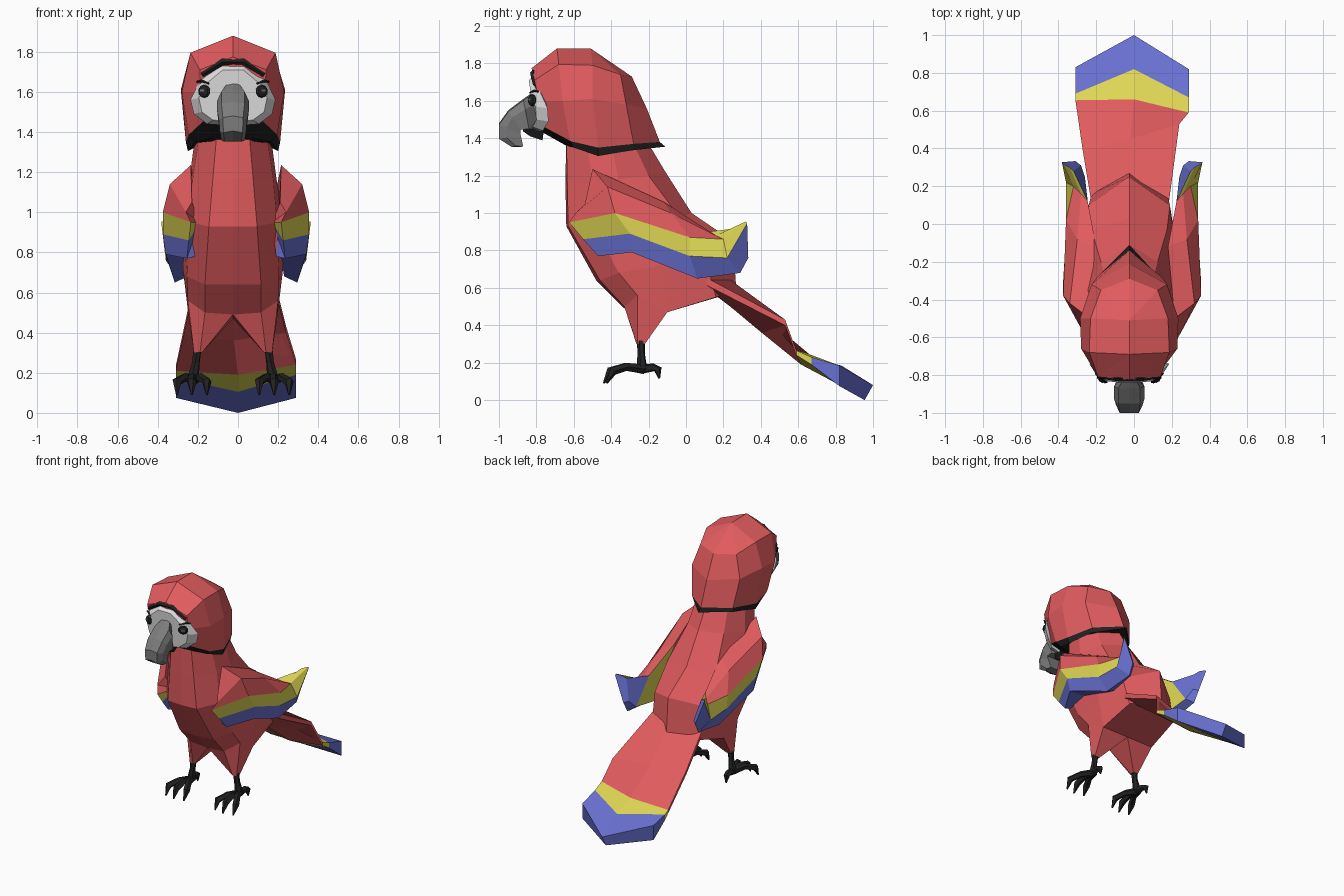
import bpy, bmesh, math
from mathutils import Vector, Matrix

CX = -0.025  # centre line of the bird


def material(name, r, g, b):
    m = bpy.data.materials.new(name)
    m.diffuse_color = (r, g, b, 1)
    return m


RED = material("red feather", .75, .105, .112)
YELLOW = material("yellow feather", .74, .68, .09)
BLUE = material("blue feather", .14, .165, .64)
BLACK = material("black", .016, .016, .016)
GREY = material("beak grey", .20, .20, .20)
WHITE = material("face white", .74, .74, .74)


def finish(name, bm, mats, dx):
    bmesh.ops.remove_doubles(bm, verts=bm.verts, dist=.0005)
    bmesh.ops.recalc_face_normals(bm, faces=bm.faces)
    bmesh.ops.translate(bm, verts=bm.verts, vec=(dx, 0, 0))
    me = bpy.data.meshes.new(name)
    bm.to_mesh(me)
    bm.free()
    for m in mats:
        me.materials.append(m)
    ob = bpy.data.objects.new(name, me)
    bpy.context.collection.objects.link(ob)
    return ob


def loft(name, rings, mats, rule=lambda row, col: 0, caps=(0, 0), dx=CX):
    """Skin closed rings; rule gives the material of each face, caps the end materials."""
    bm = bmesh.new()
    vs = [[bm.verts.new(p) for p in r] for r in rings]
    n = len(rings[0])
    for i in range(len(vs) - 1):
        for j in range(n):
            k = (j + 1) % n
            f = bm.faces.new((vs[i][j], vs[i][k], vs[i + 1][k], vs[i + 1][j]))
            f.material_index = rule(i, j)
    for ring, c in ((vs[0], caps[0]), (vs[-1], caps[1])):
        if len({tuple(v.co) for v in ring}) > 2:  # collapsed rings need no cap
            bm.faces.new(ring).material_index = c
    return finish(name, bm, mats, dx)


def mirror_ring(half):
    """Complete a half ring that starts and ends on the centre line."""
    return half + [(-x, y, z) for x, y, z in reversed(half[1:-1])]


def tube(name, path, radii, mat, sides=5, dx=CX):
    path = [Vector(p) for p in path]
    rings = []
    for i, p in enumerate(path):
        d = (path[min(i + 1, len(path) - 1)] - path[max(i - 1, 0)]).normalized()
        q = d.to_track_quat('Z', 'Y')
        rings.append([p + q @ Vector((radii[i] * math.cos(a), radii[i] * math.sin(a), 0))
                      for a in (math.tau * k / sides for k in range(sides))])
    return loft(name, rings, [mat], dx=dx)


# Head with black collar (lowest row) and a ridge on top
loft("head", [mirror_ring(h) for h in (
    [(0, -.64, 1.36), (.10, -.65, 1.37), (.19, -.60, 1.35), (.225, -.47, 1.305), (.165, -.29, 1.335), (0, -.11, 1.355)],
    [(0, -.80, 1.45), (.14, -.76, 1.46), (.22, -.62, 1.385), (.235, -.47, 1.35), (.17, -.28, 1.37), (0, -.14, 1.38)],
    [(0, -.81, 1.60), (.16, -.785, 1.60), (.255, -.66, 1.60), (.26, -.50, 1.61), (.20, -.32, 1.58), (0, -.21, 1.56)],
    [(0, -.825, 1.775), (.165, -.81, 1.71), (.212, -.68, 1.795), (.205, -.50, 1.79), (.15, -.35, 1.74), (0, -.29, 1.73)],
    [(0, -.69, 1.88)] * 3 + [(0, -.51, 1.88)] * 3,
)], [RED, BLACK], lambda row, col: 1 if row == 0 else 0, (1, 0))

# White face mask
loft("face_mask", [mirror_ring(h) for h in (
    [(0, -.80, 1.745), (.06, -.80, 1.74), (.16, -.79, 1.67), (.212, -.74, 1.56), (.195, -.735, 1.49),
     (.13, -.765, 1.44), (0, -.79, 1.43)],
    [(0, -.84, 1.71), (.05, -.84, 1.71), (.135, -.83, 1.64), (.17, -.805, 1.57), (.155, -.80, 1.50),
     (.10, -.82, 1.46), (0, -.83, 1.45)],
)], [WHITE])

# Forehead stripe
tube("forehead_stripe", [(-.155, -.806, 1.685), (-.05, -.817, 1.75), (.05, -.817, 1.75), (.155, -.806, 1.685)],
     [.012, .017, .017, .012], BLACK, 4)

# Hooked beak: half width, upper y z, lower y z
sections = [(.03, -.80, 1.66, -.80, 1.45), (.08, -.87, 1.61, -.84, 1.45), (.08, -.95, 1.55, -.885, 1.445),
            (.07, -1.0, 1.48, -.885, 1.42), (.066, -1.0, 1.405, -.88, 1.40), (.058, -.93, 1.36, -.87, 1.355)]
rings = []
for w, y0, z0, y1, z1 in sections:
    mid = (w, y0 * .65 + y1 * .35, z0 * .65 + z1 * .35)
    rings.append(mirror_ring([(0, y0, z0), (w * .72, y0, z0 - .008), mid, (w * .9, y1, z1), (0, y1, z1)]))
loft("beak", rings, [GREY])
tube("lower_beak", [(0, -.76, 1.44), (0, -.83, 1.45), (0, -.87, 1.455)], [.06, .045, .02], BLACK, 6)

# Eyes and small brows
for s, side in ((1, "right"), (-1, "left")):
    turn = Matrix.Translation((s * .143, -.822, 1.603)) @ Matrix.Rotation(s * .55, 4, 'Z')
    bm = bmesh.new()
    bmesh.ops.create_uvsphere(bm, u_segments=8, v_segments=5, radius=.036,
                              matrix=turn @ Matrix.Diagonal((1, .45, .9, 1)))
    finish(side + "_eye", bm, [BLACK], CX)
    bm = bmesh.new()
    bmesh.ops.create_cube(bm, size=1, matrix=turn @ Matrix.Translation((0, -.015, .004))
                          @ Matrix.Diagonal((.026, .005, .012, 1)))
    finish(side + "_pupil", bm, [GREY], CX)
    tube(side + "_brow", [(s * .18, -.79, 1.65), (s * .155, -.812, 1.655), (s * .12, -.835, 1.642)],
         [.005, .007, .005], BLACK, 4)

# Body
loft("body", [mirror_ring(h) for h in (
    [(0, -.64, 1.40), (.08, -.64, 1.40), (.17, -.53, 1.37), (.19, -.40, 1.37), (.13, -.28, 1.37), (0, -.20, 1.37)],
    [(0, -.645, 1.17), (.10, -.635, 1.17), (.20, -.50, 1.17), (.215, -.36, 1.18), (.15, -.20, 1.20), (0, -.11, 1.22)],
    [(0, -.64, .93), (.12, -.63, .93), (.22, -.50, .95), (.25, -.25, .95), (.20, -.03, .97), (0, .03, 1.0)],
    [(0, -.48, .64), (.14, -.46, .64), (.23, -.36, .68), (.25, -.12, .72), (.215, .10, .78), (0, .25, .85)],
    [(0, -.33, .49), (.14, -.33, .50), (.225, -.26, .56), (.22, -.10, .47), (.20, .16, .55), (0, .27, .58)],
)], [RED])

# Thighs, shins and toes
for s, side in ((1, "right"), (-1, "left")):
    top = [(0, -.325, .49), (.14, -.33, .50), (.225, -.26, .56), (.22, -.10, .47), (0, -.10, .47)]
    low = [(.155, -.25, .30), (.165, -.265, .30), (.195, -.26, .30), (.195, -.22, .30), (.155, -.22, .30)]
    loft(side + "_thigh", [[(s * x, y, z) for x, y, z in r] for r in (top, low)], [RED])
    tube(side + "_shin", [(s * .175, -.24, .34), (s * .185, -.24, .25), (s * .20, -.235, .165)],
         [.023, .02, .03], BLACK, 6)
    for i, (spread, reach) in enumerate(((-.07, .92), (.005, 1.0), (.08, .92))):
        tube(f"{side}_front_toe_{i + 1}",
             [(s * .20, -.225, .165), (s * (.20 + spread * .5), -.235 - .09 * reach, .178),
              (s * (.20 + spread), -.235 - .17 * reach, .155), (s * (.20 + spread), -.235 - .205 * reach, .09)],
             [.026, .022, .024, .005], BLACK)
    tube(side + "_back_toe", [(s * .20, -.24, .165), (s * .205, -.175, .175), (s * .21, -.15, .165),
                              (s * .21, -.143, .115)], [.026, .022, .022, .005], BLACK)

# Wings: rows run shoulder, outer red, yellow edge, blue edge, lower edge, inner edge
wing = [
    [(.18, -.48, .95)] * 6,
    [(.22, -.54, 1.05), (.25, -.59, 1.0), (.225, -.625, .95), (.235, -.55, .86), (.245, -.47, .77), (.20, -.46, .78)],
    [(.225, -.50, 1.235), (.33, -.42, 1.14), (.365, -.38, 1.0), (.365, -.30, .89), (.35, -.29, .79), (.22, -.29, .80)],
    [(.19, -.12, 1.06), (.29, -.08, 1.0), (.35, .02, .87), (.345, .02, .77), (.305, .06, .65), (.24, .05, .68)],
    [(.235, .12, .90), (.27, .16, .88), (.31, .20, .86), (.35, .22, .76), (.295, .29, .68), (.25, .25, .71)],
    [(.31, .28, .92), (.33, .30, .94), (.37, .32, .955), (.372, .327, .945), (.30, .333, .76), (.27, .31, .77)],
]


def wing_colour(station, row):
    if row == 5:
        return (0, 0, 0, 1, 2)[station]
    if row < 2:
        return 1 if station == 4 else 0
    return 1 if row == 2 else 2


for s, side in ((1, "right"), (-1, "left")):
    loft(side + "_wing", [[(s * x, y, z) for x, y, z in r] for r in wing], [RED, YELLOW, BLUE],
         wing_colour, (0, 2), -.01)

# Tail: upper edge points, then depth of side and centre, per station
tail = [
    ([(-.22, .08, .66), (-.02, .20, .67), (.18, .08, .67)], .04, .07),
    ([(-.27, .38, .42), (-.02, .45, .42), (.24, .53, .43)], .03, .06),
    ([(-.31, .655, .235), (0, .66, .245), (.29, .59, .265)], .025, .055),
    ([(-.31, .69, .215), (0, .82, .185), (.29, .67, .23)], .04, .08),
    ([(-.31, .83, .185), (0, 1.0, .08), (.29, .82, .185)], .11, .08),
]
rings = []
for pts, side_d, mid_d in tail:
    under = [(x, y - (.045 if abs(x) < .1 else 0), z - (mid_d if abs(x) < .1 else side_d)) for x, y, z in pts]
    rings.append(pts + under[::-1])
# the end closes onto the short vertical edge at the tip
rings.append([rings[-1][1]] * 3 + [rings[-1][4]] * 3)
loft("tail", rings, [RED, YELLOW, BLUE], lambda st, col: (0, 0, 1, 2, 2)[st], (0, 2), 0)
